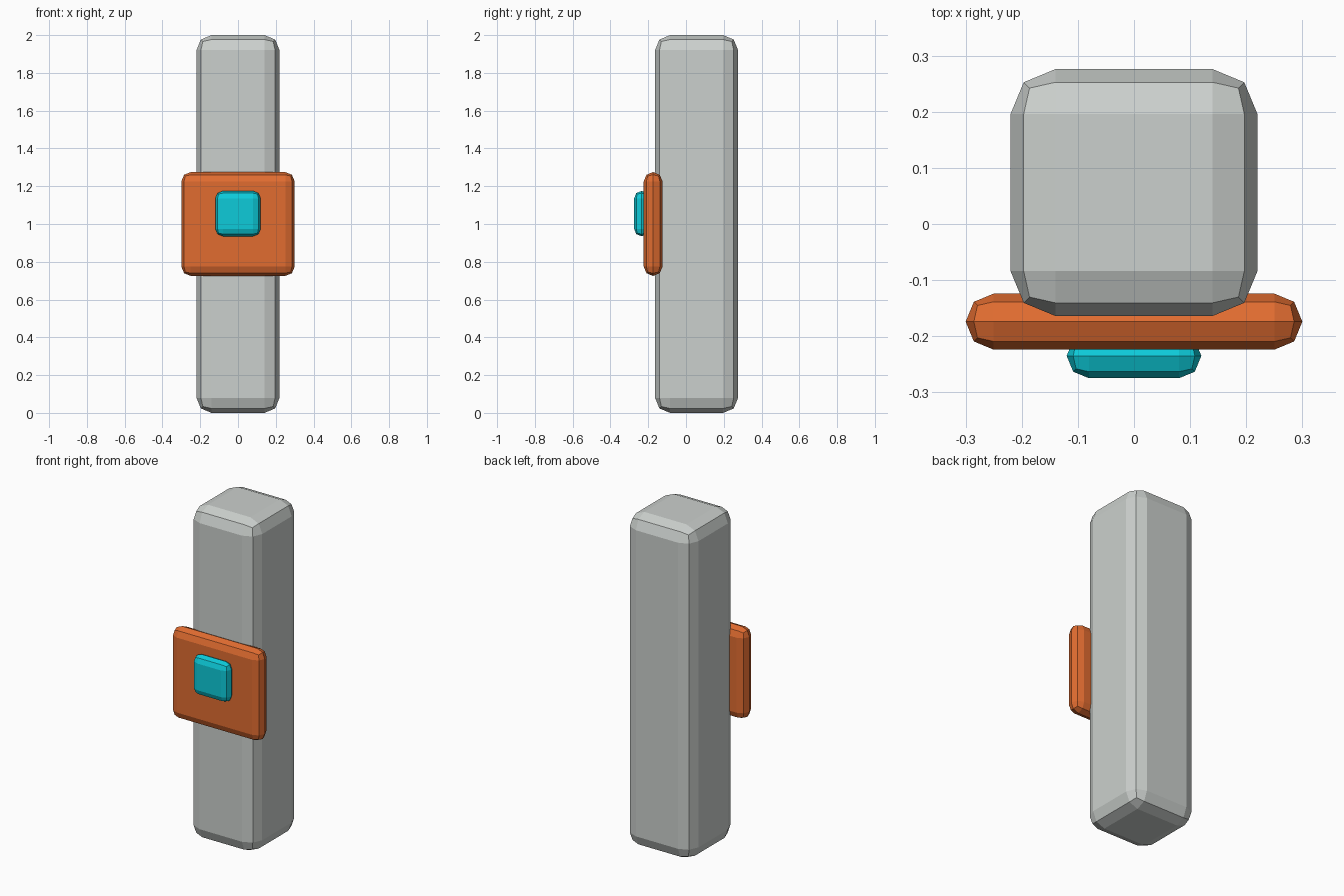
import bpy
import bmesh
from mathutils import Vector

default_cube = bpy.data.objects.get("Cube")
if default_cube:
    bpy.data.objects.remove(default_cube, do_unlink=True)


def make_material(name, rgb):
    mat = bpy.data.materials.new(name)
    mat.use_nodes = True
    color = (*rgb, 1.0)
    mat.diffuse_color = color
    shader = next(n for n in mat.node_tree.nodes if n.type == "BSDF_PRINCIPLED")
    shader.inputs["Base Color"].default_value = color
    return mat


def bevelled_box(name, center, size, bevel, mat):
    """Flat-shaded box with two-step rounded edges."""
    mesh = bpy.data.meshes.new(name)
    bm = bmesh.new()
    bmesh.ops.create_cube(bm, size=1.0)
    bmesh.ops.scale(bm, vec=Vector(size), verts=bm.verts)
    bm.to_mesh(mesh)
    bm.free()
    mesh.materials.append(mat)
    obj = bpy.data.objects.new(name, mesh)
    obj.location = center
    bpy.context.collection.objects.link(obj)
    mod = obj.modifiers.new("Bevel", "BEVEL")
    mod.width = bevel
    mod.segments = 2
    mod.limit_method = "NONE"
    mod.use_clamp_overlap = False
    return obj


grey = make_material("light grey", (0.60, 0.63, 0.61))
orange = make_material("burnt orange", (0.75, 0.15, 0.03))
cyan = make_material("bright cyan", (0.004, 0.60, 0.70))

# Tall post
bevelled_box("post", (0, 0.056, 1.0), (0.44, 0.44, 2.0), 0.08, grey)
# Plate fixed to the front of the post, with fully rounded edges
bevelled_box("front_plate", (0, -0.174, 1.0), (0.60, 0.0998, 0.55), 0.0498, orange)
# Button set into the plate
bevelled_box("button", (0, -0.235, 1.055), (0.24, 0.0798, 0.24), 0.0398, cyan)
